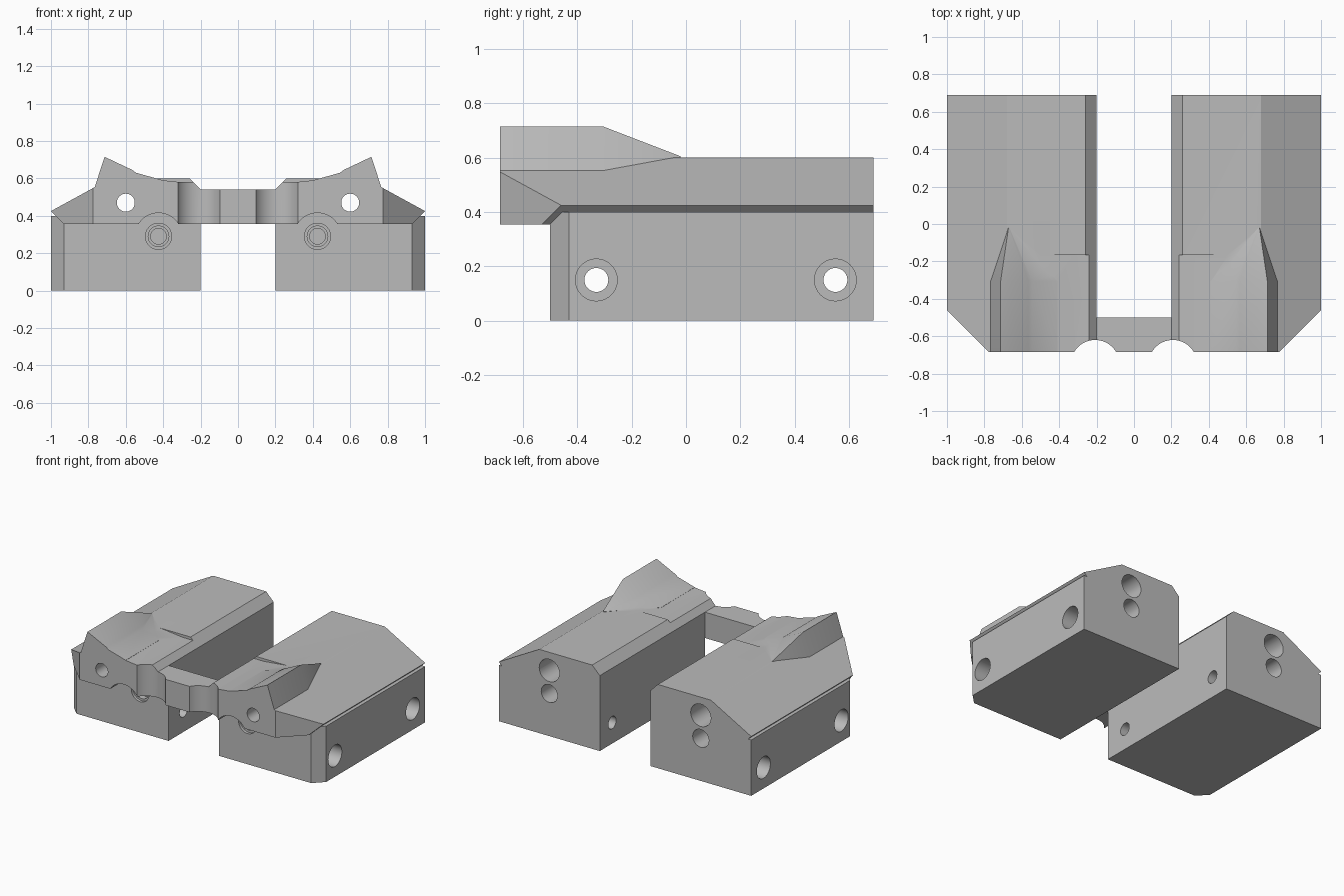
import bpy
import math
from mathutils import Matrix, Vector

cube = bpy.data.objects.get("Cube")
if cube:
    bpy.data.objects.remove(cube, do_unlink=True)

grey = bpy.data.materials.new("plain grey")
grey.use_nodes = True
COLOR = (0.5, 0.5, 0.5, 1)
grey.diffuse_color = COLOR
grey.node_tree.nodes["Principled BSDF"].inputs["Base Color"].default_value = COLOR


def solid(name, rings):
    """Closed solid lofted through rings that have equal point counts."""
    n = len(rings[0])
    verts = [p for ring in rings for p in ring]
    faces = [list(range(n)), list(range(len(verts) - n, len(verts)))]
    for r in range(len(rings) - 1):
        for i in range(n):
            j = (i + 1) % n
            faces.append([r * n + i, r * n + j, r * n + n + j, r * n + n + i])
    mesh = bpy.data.meshes.new(name)
    mesh.from_pydata(verts, [], faces)
    mesh.materials.append(grey)
    obj = bpy.data.objects.new(name, mesh)
    bpy.context.collection.objects.link(obj)
    activate(obj)
    bpy.ops.object.mode_set(mode='EDIT')
    bpy.ops.mesh.select_all(action='SELECT')
    bpy.ops.mesh.normals_make_consistent(inside=False)
    bpy.ops.object.mode_set(mode='OBJECT')
    return obj


def activate(obj):
    bpy.ops.object.select_all(action='DESELECT')
    obj.select_set(True)
    bpy.context.view_layer.objects.active = obj


def along_y(name, profile, y0, y1):
    return solid(name, [[(x, y, z) for x, z in profile] for y in (y0, y1)])


def along_z(name, plan, z0, z1):
    return solid(name, [[(x, y, z) for x, y in plan] for z in (z0, z1)])


def rod(start, end, radius, sides=40):
    """Round cutter between two points."""
    a, b = Vector(start), Vector(end)
    turn = (b - a).to_track_quat('Z', 'Y').to_matrix()
    angles = [2 * math.pi * i / sides for i in range(sides)]
    disc = [turn @ Vector((radius * math.cos(t), radius * math.sin(t), 0)) for t in angles]
    return solid("bore_cutter", [[p + end_point for p in disc] for end_point in (a, b)])


def combine(body, tool, operation):
    tool.hide_render = True
    mod = body.modifiers.new("combine", 'BOOLEAN')
    mod.operation, mod.solver, mod.object = operation, 'EXACT', tool
    activate(body)
    bpy.ops.object.modifier_apply(modifier=mod.name)
    bpy.data.objects.remove(tool, do_unlink=True)


FRONT, BACK = -0.685, 0.69

# Lower block with a chamfered front corner
body = along_z("clamp_body", [(.2, -.5), (.93, -.5), (1, -.43), (1, BACK), (.2, BACK)], 0, .4)

# Upper block with sloped roof, overhanging the front
roof = along_y("roof", [(.2, .355), (.93, .355), (1, .425), (.68, .6), (.26, .6), (.2, .54)], FRONT, BACK)
combine(body, roof, 'UNION')

# Shallow recess in the front of the roof
recess = along_y("recess", [(.1, .581), (.32, .581), (.53, .603), (.53, .8), (.1, .8)], -1, -.165)
combine(body, recess, 'DIFFERENCE')

# Crest that tapers back into the roof
crest_profile = [(.41, .592), (.545, .63), (.565, .645), (.713, .715), (.767, .551), (.6, .5), (.45, .5)]
tip = [(.67 + (x - .67) * .02, -.02, .603 + (z - .603) * .02) for x, z in crest_profile]
crest = solid("crest", [[(x, y, z) for x, z in crest_profile] for y in (FRONT, -.305)] + [tip])
combine(body, crest, 'UNION')

# Bridge joining both sides
bridge = along_z("bridge", [(-.1, FRONT), (.22, FRONT), (.22, -.5), (-.1, -.5)], .355, .54)
combine(body, bridge, 'UNION')

# Diagonal front corner and round notch in the front edge
corner = along_z("corner", [(.66, -.8), (1.1, -.8), (1.1, -.36)], .2, .9)
combine(body, corner, 'DIFFERENCE')
combine(body, rod((.208, -.75, .2), (.208, -.75, .9), .13, 64), 'DIFFERENCE')

# Long bore through the body, wide at the back
combine(body, rod((.6, -1, .47), (.6, 1, .47), .048), 'DIFFERENCE')
combine(body, rod((.6, .3, .47), (.6, 1, .47), .08), 'DIFFERENCE')
combine(body, rod((.6, .3, .305), (.6, 1, .305), .064), 'DIFFERENCE')

# Front screw hole and the clearance above it
combine(body, rod((.425, -1, .29), (.425, -.5, .29), .125, 64), 'DIFFERENCE')
for depth, radius in ((-.48, .07), (-.44, .055), (-.2, .042)):
    combine(body, rod((.425, -1, .29), (.425, depth, .29), radius), 'DIFFERENCE')

# Side bolt holes with counterbores
for y in (-.33, .55):
    combine(body, rod((.1, y, .15), (1.1, y, .15), .044), 'DIFFERENCE')
    combine(body, rod((.8, y, .15), (1.1, y, .15), .077), 'DIFFERENCE')

# Mirror to the other side, trimming at the middle
activate(body)
mirror = body.modifiers.new("mirror", 'MIRROR')
mirror.use_bisect_axis[0] = True
bpy.ops.object.modifier_apply(modifier=mirror.name)
bpy.ops.object.shade_smooth_by_angle(angle=math.radians(25))
